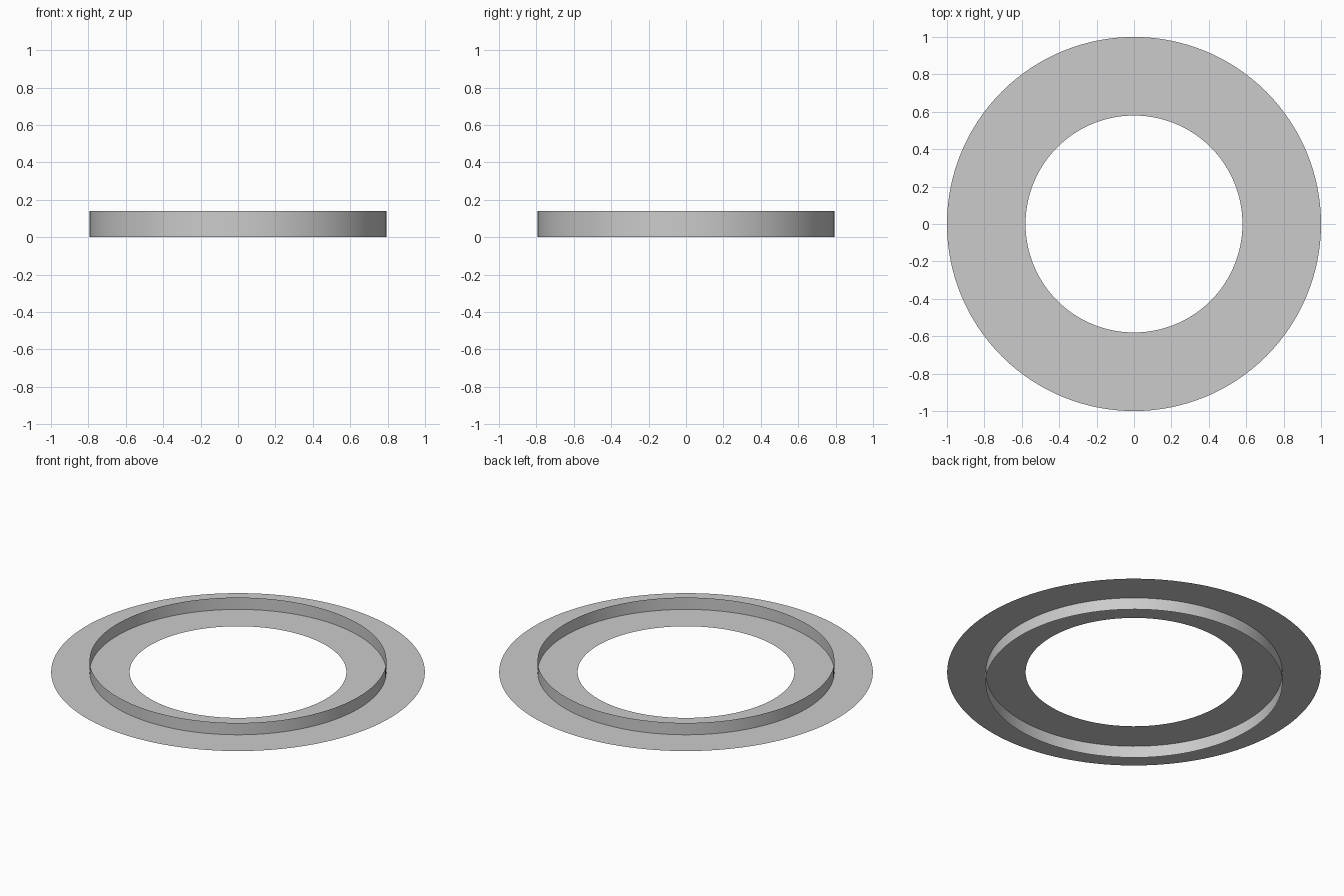
import bpy, bmesh
from math import cos, sin, tau

if "Cube" in bpy.data.objects:
    bpy.data.objects.remove(bpy.data.objects["Cube"])

SEGMENTS = 128


def lathe_sheet(name, start, end):
    """Spin a straight (radius, z) profile line around the z axis into an open sheet."""
    bm = bmesh.new()
    rings = [[bm.verts.new((r * cos(tau * i / SEGMENTS), r * sin(tau * i / SEGMENTS), z))
              for i in range(SEGMENTS)] for r, z in (start, end)]
    for i in range(SEGMENTS):
        j = (i + 1) % SEGMENTS
        bm.faces.new((rings[0][i], rings[0][j], rings[1][j], rings[1][i])).smooth = True
    bm.normal_update()
    mesh = bpy.data.meshes.new(name)
    bm.to_mesh(mesh)
    bm.free()
    obj = bpy.data.objects.new(name, mesh)
    bpy.context.collection.objects.link(obj)
    return obj


# Flat ring at mid height (normals up)
flat_ring = lathe_sheet("flat_ring", (1.0, 0.07), (0.58, 0.07))

# Upright band crossing the ring, half above and half below (normals out)
upright_band = lathe_sheet("upright_band", (0.794, 0.0), (0.794, 0.14))
